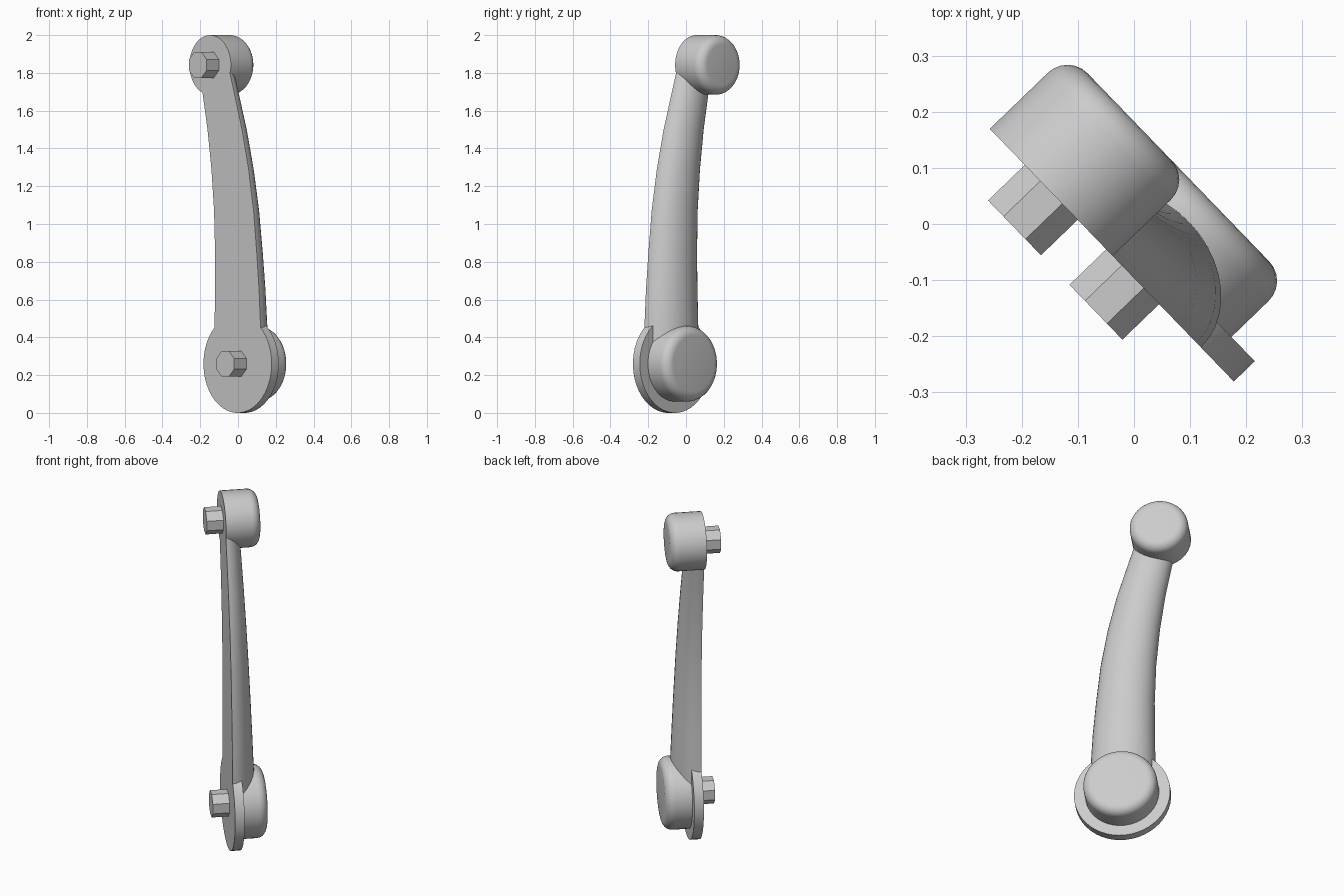
import bpy, bmesh, math

default = bpy.data.objects.get("Cube")
if default:
    bpy.data.objects.remove(default, do_unlink=True)

# One plain grey for everything
grey = bpy.data.materials.new("plain_grey")
grey.use_nodes = True
colour = (0.6, 0.6, 0.6, 1)
grey.diffuse_color = colour
for node in grey.node_tree.nodes:
    if node.type == 'BSDF_PRINCIPLED':
        node.inputs["Base Color"].default_value = colour

TURN = math.radians(-46)   # the crank stands turned about the vertical
FRONT = -0.067             # depth of the flat front plane
BACK = 0.127               # depth of the boss faces


def loft(name, rings, smooth_angle=35):
    """Skin a list of closed rings and cap both ends."""
    bm = bmesh.new()
    loops = [[bm.verts.new(p) for p in ring] for ring in rings]
    count = len(loops[0])
    for a, b in zip(loops, loops[1:]):
        for i in range(count):
            j = (i + 1) % count
            bm.faces.new((a[i], a[j], b[j], b[i]))
    bm.faces.new(loops[0])
    bm.faces.new(loops[-1])
    bmesh.ops.recalc_face_normals(bm, faces=bm.faces)
    mesh = bpy.data.meshes.new(name)
    bm.to_mesh(mesh)
    bm.free()
    mesh.materials.append(grey)
    obj = bpy.data.objects.new(name, mesh)
    bpy.context.collection.objects.link(obj)
    obj.rotation_euler.z = TURN
    mesh.shade_smooth()
    mesh.set_sharp_from_angle(angle=math.radians(smooth_angle))
    return obj


def turned(name, u, z, profile, sides):
    """Turn a (radius, depth) profile about the front-to-back axis."""
    rings = []
    for r, depth in profile:
        angles = [2 * math.pi * (i + 0.5) / sides for i in range(sides)]
        rings.append([(u + r * math.cos(a), depth, z + r * math.sin(a)) for a in angles])
    return loft(name, rings)


def boss_profile(radius, fillet=0.05, steps=6):
    """Cylinder with a rounded back rim."""
    points = [(radius, FRONT)]
    for i in range(steps + 1):
        a = math.pi / 2 * i / steps
        points.append((radius - fillet + fillet * math.cos(a),
                       BACK - fillet + fillet * math.sin(a)))
    return points


# Round bosses, base flange and octagonal pins
PIVOT = (0.066, 0.26)
TIP = (-0.143, 1.842)
turned("base_flange", *PIVOT, [(0.26, FRONT), (0.26, -0.015)], 48)
turned("base_boss", *PIVOT, boss_profile(0.2), 40)
turned("tip_boss", *TIP, boss_profile(0.158), 40)
for name, centre in (("base_pin", PIVOT), ("tip_pin", TIP)):
    turned(name, *centre, [(0.0735, -0.158), (0.0735, FRONT + 0.01)], 8)

# Curved arm: flat front, half-oval back; rows are height, left edge, right edge
sections = [(0.26, -0.109, 0.241), (0.46, -0.109, 0.241), (0.65, -0.106, 0.23),
            (0.84, -0.105, 0.213), (1.07, -0.113, 0.188), (1.29, -0.133, 0.15),
            (1.5, -0.163, 0.1), (1.69, -0.2, 0.042), (1.81, -0.225, 0.005)]
arm = []
for z, left, right in sections:
    centre, half = (left + right) / 2, (right - left) / 2
    bulge = 0.14 - 0.047 * max(0, z - 0.46) / 1.23
    arm.append([(centre + half * math.cos(math.pi * i / 20),
                 FRONT + bulge * math.sin(math.pi * i / 20), z) for i in range(21)])
loft("arm", arm)
